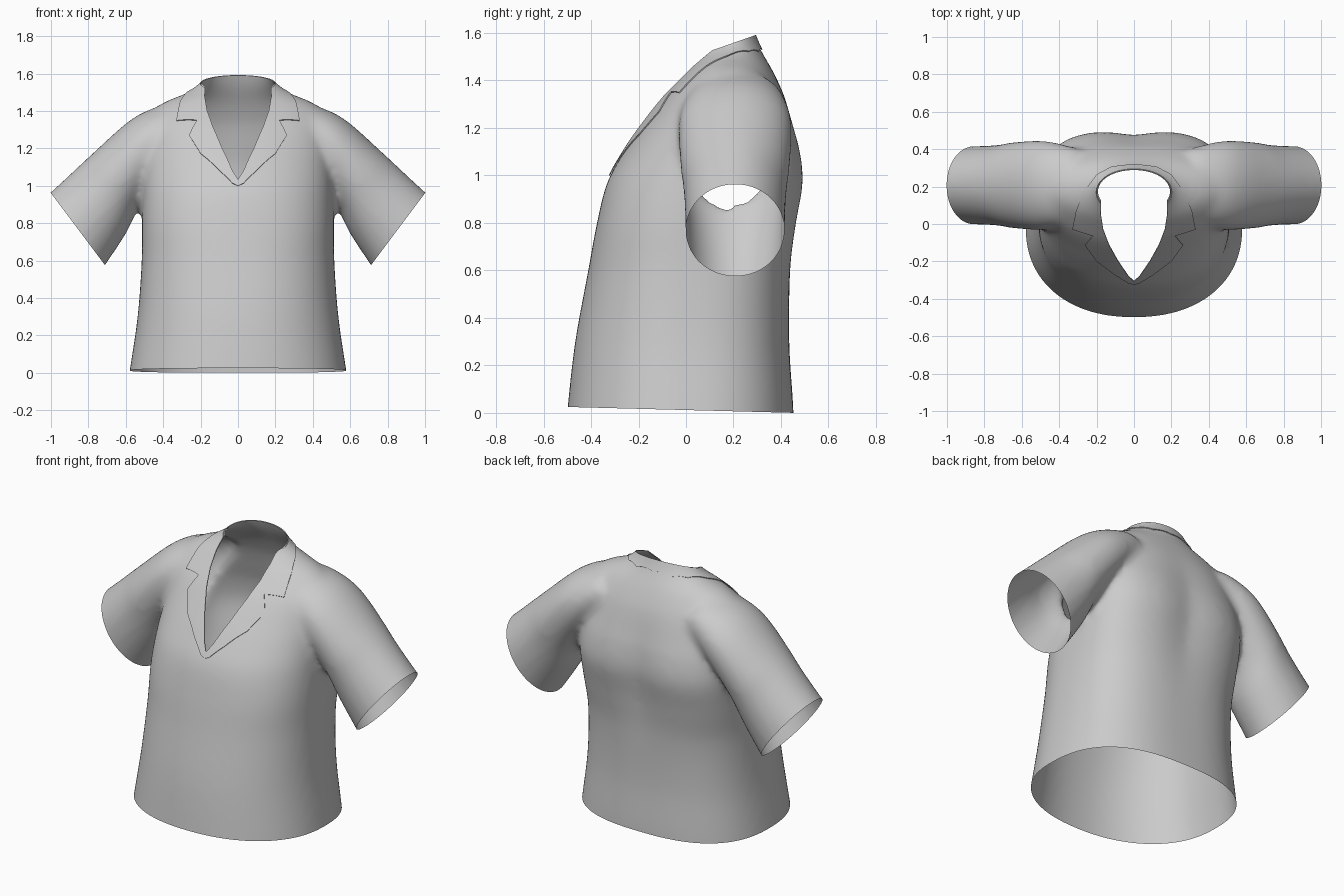
import bpy, bmesh, math
from mathutils import Vector

if "Cube" in bpy.data.objects:
    bpy.data.objects.remove(bpy.data.objects["Cube"])


def make(name, bm):
    me = bpy.data.meshes.new(name)
    bm.to_mesh(me)
    bm.free()
    ob = bpy.data.objects.new(name, me)
    bpy.context.scene.collection.objects.link(ob)
    return ob


def loft(bm, rings):
    loops = [[bm.verts.new(p) for p in r] for r in rings]
    n = len(loops[0])
    for a, b in zip(loops, loops[1:]):
        for i in range(n):
            j = (i + 1) % n
            bm.faces.new((a[i], a[j], b[j], b[i]))
    bm.faces.new(loops[0][::-1])
    bm.faces.new(loops[-1])


def refine(rows, k=5):
    # smooth (Hermite) interpolation along the first column
    def slope(i):
        a, b = rows[max(i - 1, 0)], rows[min(i + 1, len(rows) - 1)]
        return [(q - p) / (b[0] - a[0]) for p, q in zip(a, b)]
    out = []
    for i in range(len(rows) - 1):
        a, b, ma, mb = rows[i], rows[i + 1], slope(i), slope(i + 1)
        h = b[0] - a[0]
        for s in range(k):
            t = s / k
            row = [(2*t**3 - 3*t*t + 1) * p + (t**3 - 2*t*t + t) * h * m
                   + (3*t*t - 2*t**3) * q + (t**3 - t*t) * h * n
                   for p, q, m, n in zip(a, b, ma, mb)]
            row[0] = a[0] + h * t
            out.append(row)
    return out + [list(rows[-1])]


def modify(ob, kind, **props):
    m = ob.modifiers.new(kind, kind)
    for k, v in props.items():
        setattr(m, k, v)
    bpy.context.view_layer.update()
    dg = bpy.context.evaluated_depsgraph_get()
    me = bpy.data.meshes.new_from_object(ob.evaluated_get(dg))
    ob.modifiers.clear()
    ob.data = me


def prism(name, outline):
    bm = bmesh.new()
    loft(bm, [[(x, y, z) for x, y in outline] for z in (-1, 3)])
    bmesh.ops.recalc_face_normals(bm, faces=bm.faces)
    ob = make(name, bm)
    ob.hide_render = True
    return ob


def on_outline(f, outline):
    # true for vertical wall faces left by a prism cut
    if abs(f.normal.z) > 2e-3:
        return False
    p = f.calc_center_median().xy
    for a, b in zip(outline, outline[1:] + outline[:1]):
        a, b = Vector(a), Vector(b)
        t = max(0, min(1, (p - a).dot(b - a) / (b - a).length_squared))
        if (a.lerp(b, t) - p).length < 2e-3:
            return True
    return False


def trim(bm, co, no, test=lambda c: True):
    co, no = Vector(co), Vector(no)
    fs = [f for f in bm.faces if test(f.calc_center_median())]
    geom = list({v for f in fs for v in f.verts} | {e for f in fs for e in f.edges}) + fs
    bmesh.ops.bisect_plane(bm, geom=geom, plane_co=co, plane_no=no, dist=1e-5)
    kill = [f for f in bm.faces if test(f.calc_center_median())
            and (f.calc_center_median() - co).dot(no) > 0]
    bmesh.ops.delete(bm, geom=kill, context='FACES')


def mirrored(half):
    return half + [(-x, y) for x, y in half[::-1] if x > 0]


def spow(v, e):
    return math.copysign(abs(v) ** e, v)


# torso cross sections: height, half width, front y, back y, front and back squareness
TORSO = [(-.12, .60, -.51, .455, 2.2, 2.6), (.02, .578, -.499, .452, 2.2, 2.6),
         (.3, .537, -.467, .435, 2.2, 2.7), (.6, .515, -.412, .443, 2.3, 2.8),
         (.8, .513, -.375, .47, 2.4, 3.1), (.97, .51, -.332, .499, 2.3, 3.2),
         (1.1, .505, -.262, .487, 2.2, 3), (1.2, .503, -.197, .46, 2.1, 2.7),
         (1.33, .492, -.1, .42, 2.1, 2.3), (1.4, .46, -.035, .388, 2, 2.1),
         (1.45, .39, .01, .362, 2, 2), (1.49, .29, .045, .338, 2, 2),
         (1.53, .217, .075, .315, 2, 2), (1.58, .178, .085, .293, 2, 2),
         (1.7, .14, .1, .25, 2, 2)]
# sleeve sections: distance along axis, upper reach, lower reach, half depth
SLEEVE = [(-.8, .24, .0, .19), (-.66, .287, .02, .225), (-.54, .296, .04, .24),
          (-.33, .277, .105, .23), (-.2, .264, .172, .216), (0, .243, .245, .209),
          (.12, .237, .285, .207)]
END, AXIS, UP = Vector((.857, .207, .77)), Vector((.8, 0, -.6)), Vector((.6, 0, .8))
ANG = [2 * math.pi * i / 64 for i in range(64)]

body = bmesh.new()
rings = []
for z, w, yf, yb, nf, nb in refine(TORSO):
    ring = []
    for a in ANG:
        n = nb if math.sin(a) > 0 else nf
        x = w * spow(math.cos(a), 2 / n)
        y = (yf + yb) / 2 + (yb - yf) / 2 * spow(math.sin(a), 2 / n)
        if math.sin(a) > 0:   # spine hollow
            y -= .025 * math.exp(-(x / .11) ** 2) * math.exp(-((z - .95) / .3) ** 2)
        ring.append((x, y, z))
    rings.append(ring)
loft(body, rings)
for s in (1, -1):
    rings = []
    for t, up, lo, d in refine(SLEEVE):
        c = END + AXIS * t + UP * (up - lo) / 2
        ring = [c + UP * (up + lo) / 2 * math.sin(a) + Vector((0, d * math.cos(a), 0)) for a in ANG]
        rings.append([(p.x * s, p.y, p.z) for p in ring])
    loft(body, rings)
bmesh.ops.recalc_face_normals(body, faces=body.faces)

# blend torso and sleeves into one skin
shirt = make("shirt", body)
modify(shirt, 'REMESH', mode='VOXEL', voxel_size=.018)
modify(shirt, 'SMOOTH', factor=.5, iterations=18)
collar = bpy.data.objects.new("collar", shirt.data.copy())
bpy.context.scene.collection.objects.link(collar)
modify(collar, 'DISPLACE', strength=.007, mid_level=0)

# neck opening and collar outlines seen from above
NECK = mirrored([(0, .28), (.06, .274), (.12, .245), (.16, .19), (.177, .12), (.178, .05),
                 (.165, -.03), (.135, -.11), (.085, -.2), (.03, -.28), (0, -.308)])
LAPEL = mirrored([(0, .322), (.12, .308), (.2, .265), (.27, .17), (.31, .07), (.33, -.03),
                  (.22, -.065), (.262, -.115), (.2, -.2), (.1, -.275), (.03, -.318), (0, -.325)])
neck_cutter, lapel_cutter = prism("neck_cutter", NECK), prism("lapel_cutter", LAPEL)
modify(collar, 'BOOLEAN', operation='INTERSECT', solver='EXACT', object=lapel_cutter)
for ob in (shirt, collar):
    modify(ob, 'BOOLEAN', operation='DIFFERENCE', solver='EXACT', object=neck_cutter)

# open the neck, hem and cuffs
for ob in (shirt, collar):
    bm = bmesh.new()
    bm.from_mesh(ob.data)
    bm.normal_update()
    kill = [f for f in bm.faces if on_outline(f, NECK)
            or (ob is collar and (on_outline(f, LAPEL) or f.calc_center_median().z < .8))]
    bmesh.ops.delete(bm, geom=kill, context='FACES')
    trim(bm, (0, .29, 1.59), (0, -.35, 1))
    if ob is shirt:
        trim(bm, (0, 0, .012), (0, -.026, -1))
        for s in (1, -1):
            trim(bm, (END.x * s, END.y, END.z), (AXIS.x * s, 0, AXIS.z),
                 lambda c: c.x * s > .64 and c.z > .3)
    bm.to_mesh(ob.data)
    bm.free()
modify(collar, 'SOLIDIFY', thickness=.005, offset=-1)
for cutter in (neck_cutter, lapel_cutter):
    bpy.data.objects.remove(cutter)

for ob in (shirt, collar):
    bpy.ops.object.select_all(action='DESELECT')
    ob.select_set(True)
    bpy.context.view_layer.objects.active = ob
    bpy.ops.object.shade_smooth_by_angle(angle=math.radians(50))
